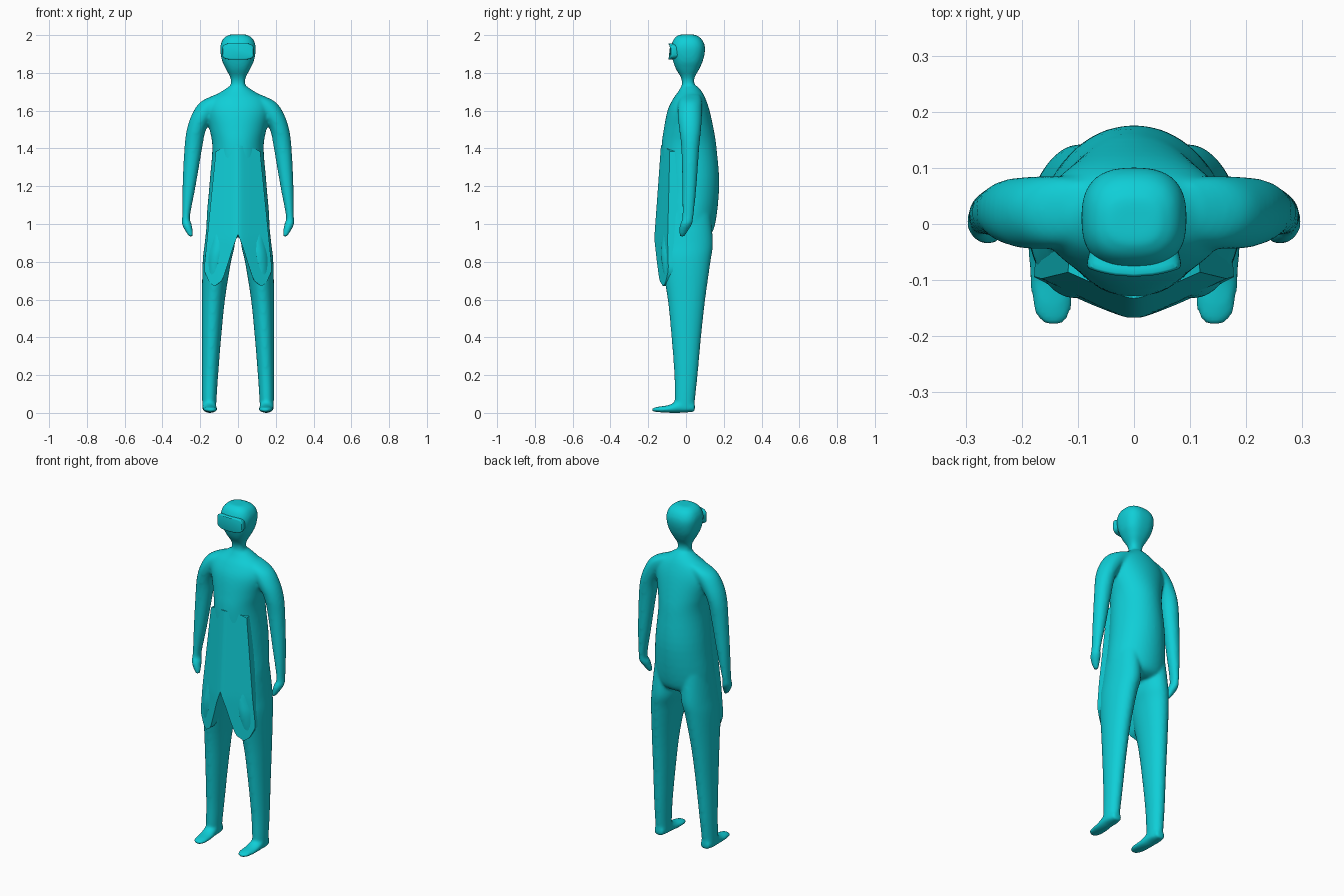
import bpy, bmesh, math

cube = bpy.data.objects.get("Cube")
if cube:
    bpy.data.objects.remove(cube, do_unlink=True)

teal = bpy.data.materials.new("teal")
teal.use_nodes = True
color = (0.005, 0.62, 0.68, 1)
teal.diffuse_color = color
teal.node_tree.nodes["Principled BSDF"].inputs["Base Color"].default_value = color


def spline(rings, steps):
    """Catmull-Rom interpolation through the given rings."""
    out = []
    last = len(rings) - 1
    for i in range(last):
        p = [rings[min(max(i + k, 0), last)] for k in (-1, 0, 1, 2)]
        for s in range(steps):
            t = s / steps
            out.append([b + t * (c - a) / 2
                        + t * t * (2 * a - 5 * b + 4 * c - d) / 2
                        + t ** 3 * (3 * b - a - 3 * c + d) / 2
                        for a, b, c, d in zip(*p)])
    return out + [rings[-1]]


def loft(bm, rings, side=1, power=2.0, lying=False, steps=5, sides=40):
    """Closed tube. Ring: position, centre x, half width, low and high limit.
    Rings stack along z, or along y when lying."""
    loops = []
    for pos, cx, hw, lo, hi in spline(rings, steps):
        loop = []
        for k in range(sides):
            a = math.tau * k / sides
            c, s = math.cos(a), math.sin(a)
            x = side * (cx + hw * math.copysign(abs(c) ** (2 / power), c))
            v = (lo + hi) / 2 + (hi - lo) / 2 * math.copysign(abs(s) ** (2 / power), s)
            loop.append(bm.verts.new((x, pos, v) if lying else (x, v, pos)))
        loops.append(loop)
    for a, b in zip(loops, loops[1:]):
        for k in range(sides):
            n = (k + 1) % sides
            bm.faces.new((a[k], a[n], b[n], b[k]))
    bm.faces.new(loops[0])
    bm.faces.new(loops[-1])


def finish(bm, name):
    bmesh.ops.recalc_face_normals(bm, faces=bm.faces)
    mesh = bpy.data.meshes.new(name)
    bm.to_mesh(mesh)
    bm.free()
    mesh.materials.append(teal)
    obj = bpy.data.objects.new(name, mesh)
    bpy.context.collection.objects.link(obj)
    bpy.ops.object.select_all(action='DESELECT')
    obj.select_set(True)
    bpy.context.view_layer.objects.active = obj
    return obj


# Body: torso, head and mirrored limbs fused into one smooth skin
torso = [(.93, 0, .11, -.09, .10), (.98, 0, .165, -.135, .15),
         (1.2, 0, .152, -.13, .176), (1.4, 0, .136, -.13, .162),
         (1.5, 0, .15, -.118, .147), (1.6, 0, .17, -.098, .125),
         (1.66, 0, .15, -.07, .105), (1.7, 0, .09, -.042, .085),
         (1.73, 0, .045, -.025, .06)]
head = [(1.68, 0, .05, -.03, .065), (1.76, 0, .037, -.022, .042),
        (1.82, 0, .064, -.053, .07), (1.86, 0, .083, -.068, .088),
        (1.91, 0, .093, -.08, .1), (1.95, 0, .092, -.077, .098),
        (1.985, 0, .075, -.06, .078), (2.003, 0, .045, -.035, .045)]
leg = [(1.05, .09, .07, -.11, .13), (.9, .096, .08, -.13, .143),
       (.8, .112, .075, -.13, .13), (.6, .13, .061, -.097, .102),
       (.4, .14, .051, -.077, .08), (.2, .148, .043, -.062, .062),
       (.06, .152, .038, -.06, .047), (.01, .152, .036, -.05, .045)]
foot = [(.047, .152, .03, .004, .05), (-.03, .152, .038, 0, .065),
        (-.09, .148, .038, 0, .042), (-.14, .146, .037, .003, .034),
        (-.17, .144, .028, .006, .028), (-.183, .143, .012, .01, .022)]
arm = [(1.685, .08, .04, -.02, .075), (1.645, .13, .07, -.04, .085),
       (1.58, .182, .062, -.045, .085), (1.5, .22, .051, -.036, .08),
       (1.4, .237, .047, -.025, .07), (1.2, .259, .035, -.02, .056),
       (1.04, .275, .021, -.02, .04), (1.0, .271, .026, -.032, .033),
       (.965, .26, .021, -.037, .012), (.932, .248, .011, -.034, -.008)]

bm = bmesh.new()
loft(bm, torso)
loft(bm, head, power=2.6)
for side in (1, -1):
    loft(bm, leg, side)
    loft(bm, arm, side)
    loft(bm, foot, side, lying=True)
body = finish(bm, "body")
remesh = body.modifiers.new("fuse", 'REMESH')
remesh.mode = 'VOXEL'
remesh.voxel_size = 0.008
remesh.use_smooth_shade = True
relax = body.modifiers.new("relax", 'SMOOTH')
relax.factor = 0.5
relax.iterations = 10

# Visor: rounded wrap-around block bowed across the face
bm = bmesh.new()
loft(bm, [(-.094, 0, .079, 1.876, 1.951), (-.091, 0, .083, 1.871, 1.956),
          (-.08, 0, .083, 1.871, 1.956), (-.02, 0, .07, 1.88, 1.947)],
     power=4, lying=True, steps=2)
for v in bm.verts:
    v.co.y += 2.2 * v.co.x ** 2
finish(bm, "visor")
bpy.ops.object.shade_smooth_by_angle(angle=math.radians(35))


# Front panel: ridged apron with a two-lobed hem
def hem(u):
    pts = [(0, .945), (.17, .87), (.33, .77), (.47, .7), (.7, .67), (.85, .69), (1, .75)]
    for (a, p), (b, q) in zip(pts, pts[1:]):
        if u <= b:
            return p + (q - p) * (u - a) / (b - a)
    return pts[-1][1]


columns, rows = 32, 24
bm = bmesh.new()
front, back = [], []
for i in range(columns + 1):
    u = 2 * i / columns - 1
    top = 1.415 - .03 * u * u
    for j in range(rows + 1):
        z = top + (hem(abs(u)) - top) * j / rows
        x = u * min(.178, .116 + .1 * (1.4 - z))
        ridge = -.133 - .072 * min(1.41 - z, .5) - .02 * max(.9 - z, 0)
        y = ridge + .48 * (math.sqrt(x * x + .0003) - .017)
        front.append(bm.verts.new((x, y, z)))
        back.append(bm.verts.new((x * .98, max(y + .03, -.04), z)))


def at(grid, i, j):
    return grid[i * (rows + 1) + j]


for i in range(columns):
    for j in range(rows):
        for grid in (front, back):
            bm.faces.new([at(grid, i + a, j + b) for a, b in ((0, 0), (1, 0), (1, 1), (0, 1))])
    for j in (0, rows):
        bm.faces.new((at(front, i, j), at(front, i + 1, j), at(back, i + 1, j), at(back, i, j)))
for j in range(rows):
    for i in (0, columns):
        bm.faces.new((at(front, i, j), at(front, i, j + 1), at(back, i, j + 1), at(back, i, j)))
finish(bm, "front_panel")
bpy.ops.object.shade_smooth_by_angle(angle=math.radians(35))
